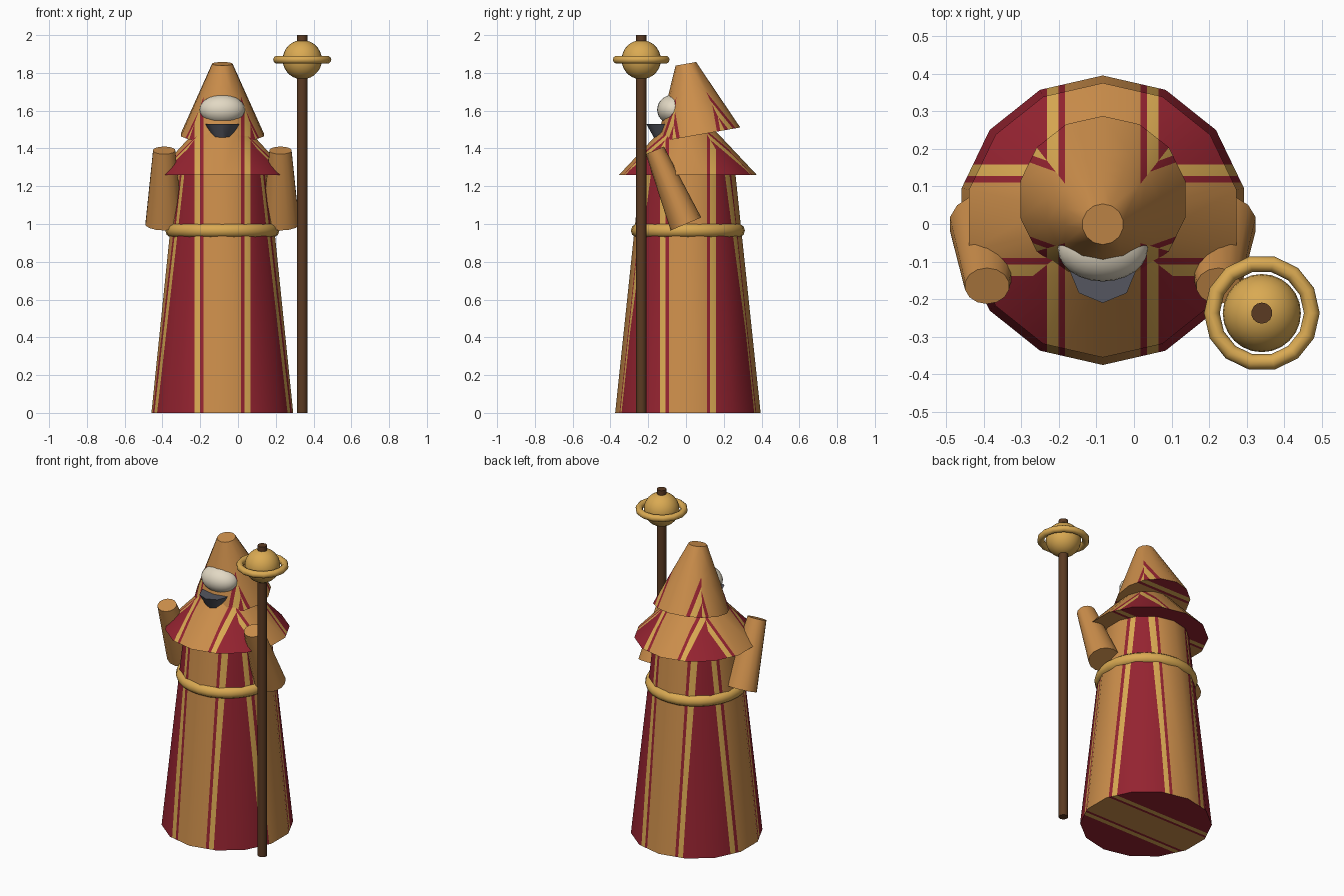
import bpy, bmesh, math
from mathutils import Vector

cube = bpy.data.objects.get("Cube")
if cube:
    bpy.data.objects.remove(cube, do_unlink=True)

CX, CY, SIDES = -0.083, 0.01, 14


def material(name, rgb):
    m = bpy.data.materials.new(name)
    m.use_nodes = True
    m.diffuse_color = (*rgb, 1)
    m.node_tree.nodes["Principled BSDF"].inputs["Base Color"].default_value = (*rgb, 1)
    return m


TAN = material("tan cloth", (0.60, 0.27, 0.07))
RED = material("dark red cloth", (0.30, 0.017, 0.03))
GOLD = material("gold", (0.70, 0.40, 0.085))
BROWN = material("brown wood", (0.105, 0.043, 0.016))
WHITE = material("off white", (0.76, 0.69, 0.55))
GREY = material("slate grey", (0.09, 0.093, 0.115))

# Stripe edges measured from the centre line: tan, red, gold, red
EDGES = (0.10, 0.118, 0.148)
BANDS = (0, 1, 2, 1)


def stripe(face):
    c, n = face.calc_center_median(), face.normal
    across = c.x if abs(n.y) > abs(n.x) and abs(n.z) < 0.95 else c.y
    return BANDS[sum(abs(across) > e for e in EDGES)]


def cone(name, r1, r2, height, loc, mats, tilt=0, sides=SIDES, scale=(1, 1, 1), striped=False):
    """Capped cone with smooth sides, optionally cut into cloth stripes."""
    bm = bmesh.new()
    bmesh.ops.create_cone(bm, cap_ends=True, segments=sides, radius1=r1, radius2=r2, depth=height)
    if striped:
        for axis in (Vector((1, 0, 0)), Vector((0, 1, 0))):
            for e in EDGES:
                for s in (-1, 1):
                    geom = bm.verts[:] + bm.edges[:] + bm.faces[:]
                    bmesh.ops.bisect_plane(bm, geom=geom, dist=1e-6, plane_co=axis * e * s, plane_no=axis)
        bm.normal_update()
        for f in bm.faces:
            f.material_index = stripe(f)
    for f in bm.faces:
        f.smooth = True
    me = bpy.data.meshes.new(name)
    bm.to_mesh(me)
    bm.free()
    for m in mats:
        me.materials.append(m)
    # Round normals on the side, flat ones on the caps
    normals = [None] * len(me.loops)
    for p in me.polygons:
        for i in p.loop_indices:
            v = me.vertices[me.loops[i].vertex_index].co
            flat = abs(p.normal.z) > 0.95
            out = Vector((v.x, v.y, 0)).normalized() * height
            normals[i] = p.normal.copy() if flat else (out + Vector((0, 0, r1 - r2))).normalized()
    me.normals_split_custom_set(normals)
    ob = bpy.data.objects.new(name, me)
    bpy.context.collection.objects.link(ob)
    ob.location, ob.scale = loc, scale
    ob.rotation_euler.x = math.radians(tilt)
    return ob


def finish(name, mat):
    ob = bpy.context.object
    ob.name = name
    ob.data.materials.append(mat)
    bpy.ops.object.shade_smooth()
    return ob


def ring(name, major, minor, loc, segments):
    bpy.ops.mesh.primitive_torus_add(major_radius=major, minor_radius=minor, location=loc,
                                     major_segments=segments, minor_segments=10)
    return finish(name, GOLD)


def ball(name, loc, size, mat):
    bpy.ops.mesh.primitive_uv_sphere_add(segments=24, ring_count=14, radius=1, location=loc)
    bpy.context.object.scale = size
    return finish(name, mat)


CLOTH = (TAN, RED, GOLD)

# Clothing: long robe, shoulder cape and leaning pointed hood
cone("robe", 0.385, 0.25, 1.28, (CX, CY, 0.64), CLOTH, striped=True)
cone("cape", 0.365, 0.125, 0.255, (CX, CY, 1.3875), CLOTH, striped=True)
cone("hood", 0.225, 0.055, 0.382, (CX, 0.0325, 1.66), CLOTH, tilt=10, striped=True)
ring("belt", 0.265, 0.037, (CX, CY, 0.965), 28)

# Sleeves on both sides
for side, s in (("left", 1), ("right", -1)):
    cone(side + "_sleeve", 0.088, 0.052, 0.423, (CX + s * 0.308, -0.0825, 1.195), (TAN,),
         tilt=22.9, scale=(1.15, 1, 1))

# Face and beard
ball("face", (CX, -0.065, 1.605), (0.12, 0.088, 0.08), WHITE)
cone("beard", 0.035, 0.09, 0.10, (CX, -0.12, 1.48), (GREY,), sides=8)

# Staff with a ringed orb
SX, SY, ORB = 0.34, -0.237, 1.87
cone("staff", 0.028, 0.028, 2.0, (SX, SY, 1.0), (BROWN,))
ball("staff_orb", (SX, SY, ORB), (0.104, 0.104, 0.104), GOLD)
ring("staff_ring", 0.133, 0.021, (SX, SY, ORB), SIDES)
